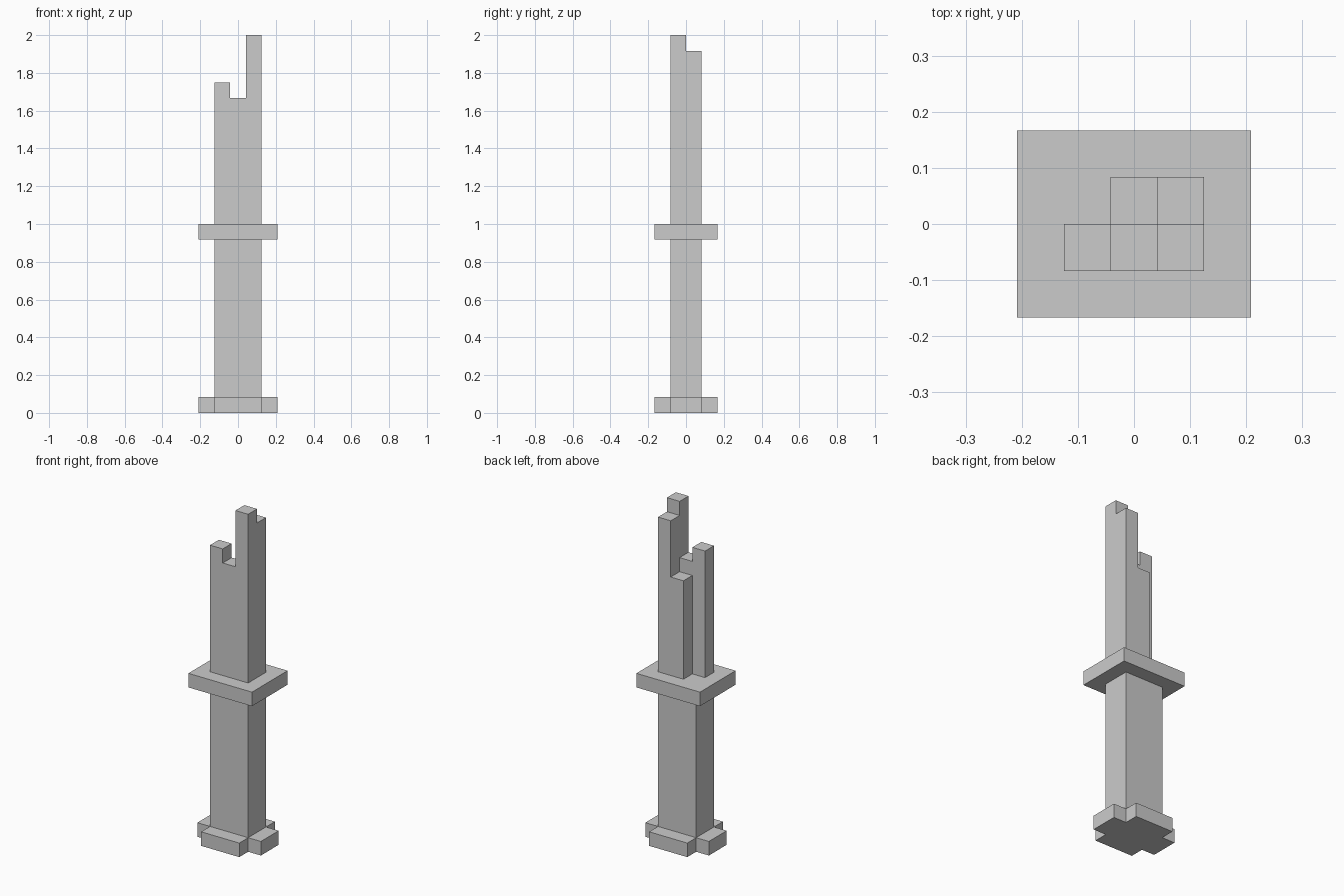
import bpy, bmesh
from mathutils import Vector

if "Cube" in bpy.data.objects:
    bpy.data.objects.remove(bpy.data.objects["Cube"])

U = 1 / 12  # the whole model sits on a grid of 1/12 unit


def box_cells(x, y, z):
    """Set of grid cells filling a box centred on the axis, x by y cells, z = (low, high)."""
    return {(i - x / 2, j - y / 2, k)
            for i in range(x) for j in range(y) for k in range(*z)}


def build(name, cells):
    """Make one closed skin around a set of unit cells, then merge flat faces."""
    bm = bmesh.new()
    for cell in cells:
        for axis in range(3):
            for side in (0, 1):
                near = list(cell)
                near[axis] += 2 * side - 1
                if tuple(near) in cells:
                    continue
                a, b = (axis + 1) % 3, (axis + 2) % 3
                quad = []
                for da, db in ((0, 0), (1, 0), (1, 1), (0, 1)):
                    p = Vector(cell)
                    p[axis] += side
                    p[a] += da
                    p[b] += db
                    quad.append(bm.verts.new(p * U))
                bm.faces.new(quad if side else quad[::-1])
    bmesh.ops.remove_doubles(bm, verts=bm.verts[:], dist=1e-4)
    bmesh.ops.dissolve_limit(bm, angle_limit=0.01, verts=bm.verts[:], edges=bm.edges[:])
    mesh = bpy.data.meshes.new(name)
    bm.to_mesh(mesh)
    bm.free()
    obj = bpy.data.objects.new(name, mesh)
    bpy.context.collection.objects.link(obj)
    return obj


# cross-shaped foot
build("foot", box_cells(5, 2, (0, 1)) | box_cells(3, 4, (0, 1)))

# intact lower shaft
build("lower_shaft", box_cells(3, 2, (1, 11)))

# square collar at mid height
build("collar", box_cells(5, 4, (11, 12)))

# broken upper shaft: top heights per column, front row then back row
tops = ((21, 20, 24), (12, 19, 23))
build("broken_upper_shaft", {(i - 1.5, j - 1.0, k)
                             for j, row in enumerate(tops)
                             for i, top in enumerate(row)
                             for k in range(12, top)})
